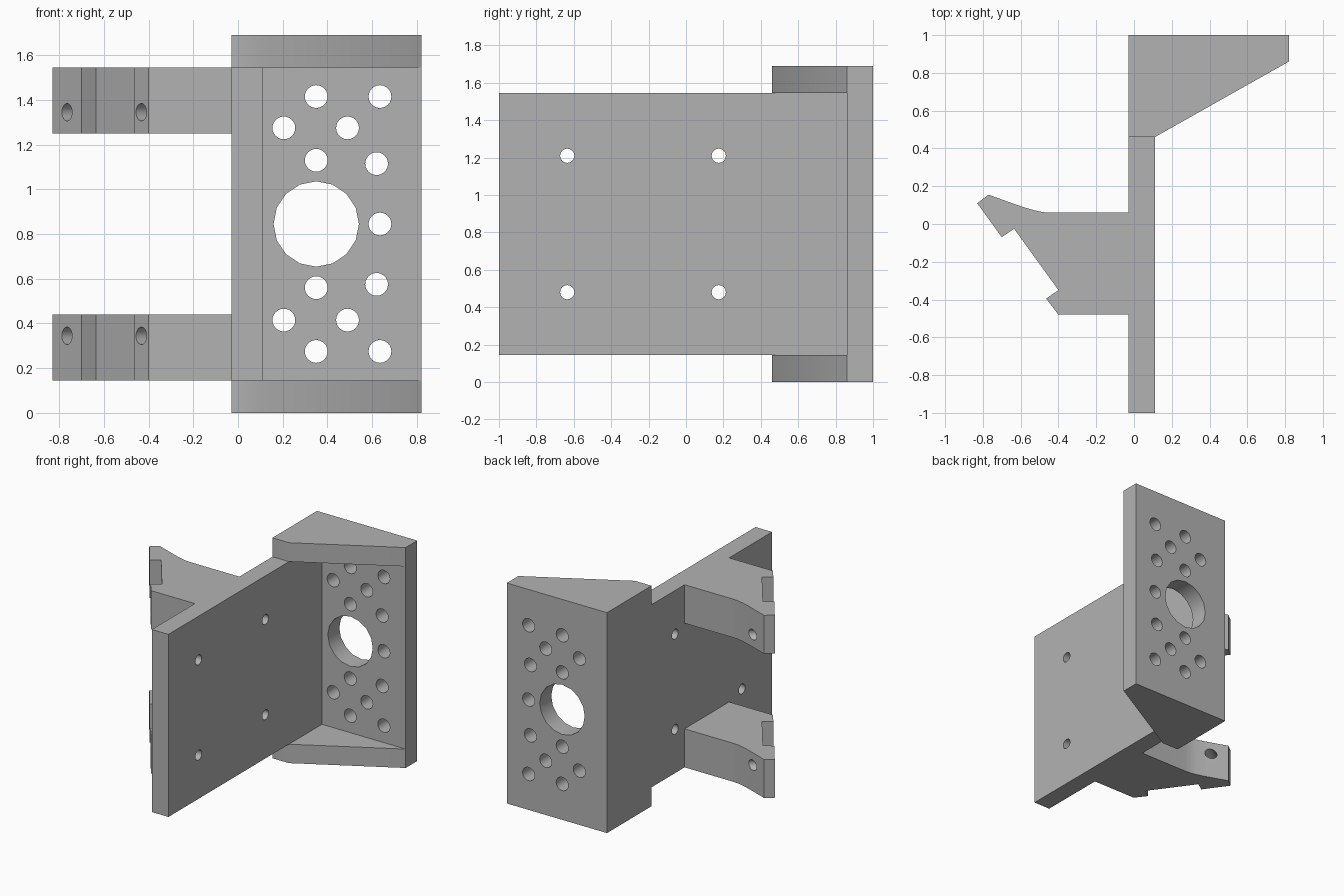
import bpy, bmesh, math
from mathutils import Vector

if "Cube" in bpy.data.objects:
    bpy.data.objects.remove(bpy.data.objects["Cube"], do_unlink=True)

grey = bpy.data.materials.new("plain_grey")
grey.use_nodes = True
grey.diffuse_color = (0.45, 0.45, 0.45, 1)
grey.node_tree.nodes["Principled BSDF"].inputs["Base Color"].default_value = grey.diffuse_color

MID = 0.845          # height of the symmetry plane
X0, X1, XR = -0.03, 0.11, 0.82
WEB_LOW = 0.145
YB = 0.86            # inner face of the motor plate


def finish(name, bm):
    bmesh.ops.recalc_face_normals(bm, faces=bm.faces)
    mesh = bpy.data.meshes.new(name)
    bm.to_mesh(mesh)
    bm.free()
    obj = bpy.data.objects.new(name, mesh)
    bpy.context.collection.objects.link(obj)
    mesh.materials.append(grey)
    return obj


def prism(name, outline, low, high):
    """Extrude a plan outline between two heights."""
    bm = bmesh.new()
    face = bm.faces.new([bm.verts.new((x, y, low)) for x, y in outline])
    new = bmesh.ops.extrude_face_region(bm, geom=[face])["geom"]
    bmesh.ops.translate(bm, vec=(0, 0, high - low),
                        verts=[v for v in new if isinstance(v, bmesh.types.BMVert)])
    return finish(name, bm)


def rect(x0, x1, y0, y1):
    return [(x0, y0), (x1, y0), (x1, y1), (x0, y1)]


def drill(obj, holes, axis, length):
    """Cut round holes given as (centre, radius, sides) along an axis."""
    turn = Vector(axis).to_track_quat("Z", "Y").to_matrix().to_4x4()
    bm = bmesh.new()
    for centre, radius, sides in holes:
        place = turn.copy()
        place.translation = centre
        bmesh.ops.create_cone(bm, cap_ends=True, segments=sides, radius1=radius,
                              radius2=radius, depth=length, matrix=place)
    cutter = finish(obj.name + "_cutter", bm)
    cutter.hide_render = True
    mod = obj.modifiers.new("holes", "BOOLEAN")
    mod.operation, mod.solver, mod.object = "DIFFERENCE", "EXACT", cutter
    bpy.context.view_layer.objects.active = obj
    bpy.ops.object.modifier_apply(modifier=mod.name)
    bpy.data.objects.remove(cutter, do_unlink=True)


def both(z):
    return (z, 2 * MID - z)


# Upright web with four mounting holes
web = prism("web", rect(X0, X1, -1, YB), WEB_LOW, 2 * MID - WEB_LOW)
drill(web, [((0.04, y, z), 0.038, 24) for y in (-0.635, 0.175) for z in both(0.48)],
      (1, 0, 0), 0.4)

# Motor plate with centre bore and bolt pattern
plate = prism("motor_plate", rect(X0, XR, YB, 1), 0, 2 * MID)
bolts = [(0.35, 0.275), (0.635, 0.275), (0.205, 0.415), (0.49, 0.415),
         (0.35, 0.56), (0.62, 0.575)]
holes = [((x, 0.93, h), 0.051, 24) for x, z in bolts for h in both(z)]
holes += [((0.635, 0.93, MID), 0.051, 24), ((0.35, 0.93, MID), 0.191, 16)]
drill(plate, holes, (0, 1, 0), 0.4)

# Gussets and clamp arms, mirrored top and bottom
gusset = [(X0, 0.46), (X1, 0.46), (XR, YB), (X0, YB)]
arm = [(X0, 0.06), (-0.44, 0.06), (-0.485, 0.063), (-0.53, 0.073), (-0.60, 0.094),
       (-0.77, 0.155), (-0.83, 0.11), (-0.70, -0.07), (-0.635, -0.025),
       (-0.40, -0.35), (-0.465, -0.395), (-0.40, -0.48), (X0, -0.48)]
parts = [web, plate]
for side, z_gusset, z_arm, z_hole in (
        ("lower", (0, WEB_LOW), (WEB_LOW, 0.44), 0.345),
        ("upper", (2 * MID - WEB_LOW, 2 * MID), (1.25, 2 * MID - WEB_LOW), 1.345)):
    parts.append(prism(side + "_gusset", gusset, *z_gusset))
    clamp = prism(side + "_clamp_arm", arm, *z_arm)
    drill(clamp, [((x, y, z_hole), 0.039, 24) for x, y in ((-0.765, 0.02), (-0.432, -0.437))],
          (0.81, 0.585, 0), 0.6)
    parts.append(clamp)

# Smooth the bores and the arm curve, keep corners sharp
bpy.ops.object.select_all(action="DESELECT")
for obj in parts:
    obj.select_set(True)
bpy.context.view_layer.objects.active = web
bpy.ops.object.shade_smooth_by_angle(angle=math.radians(30))
